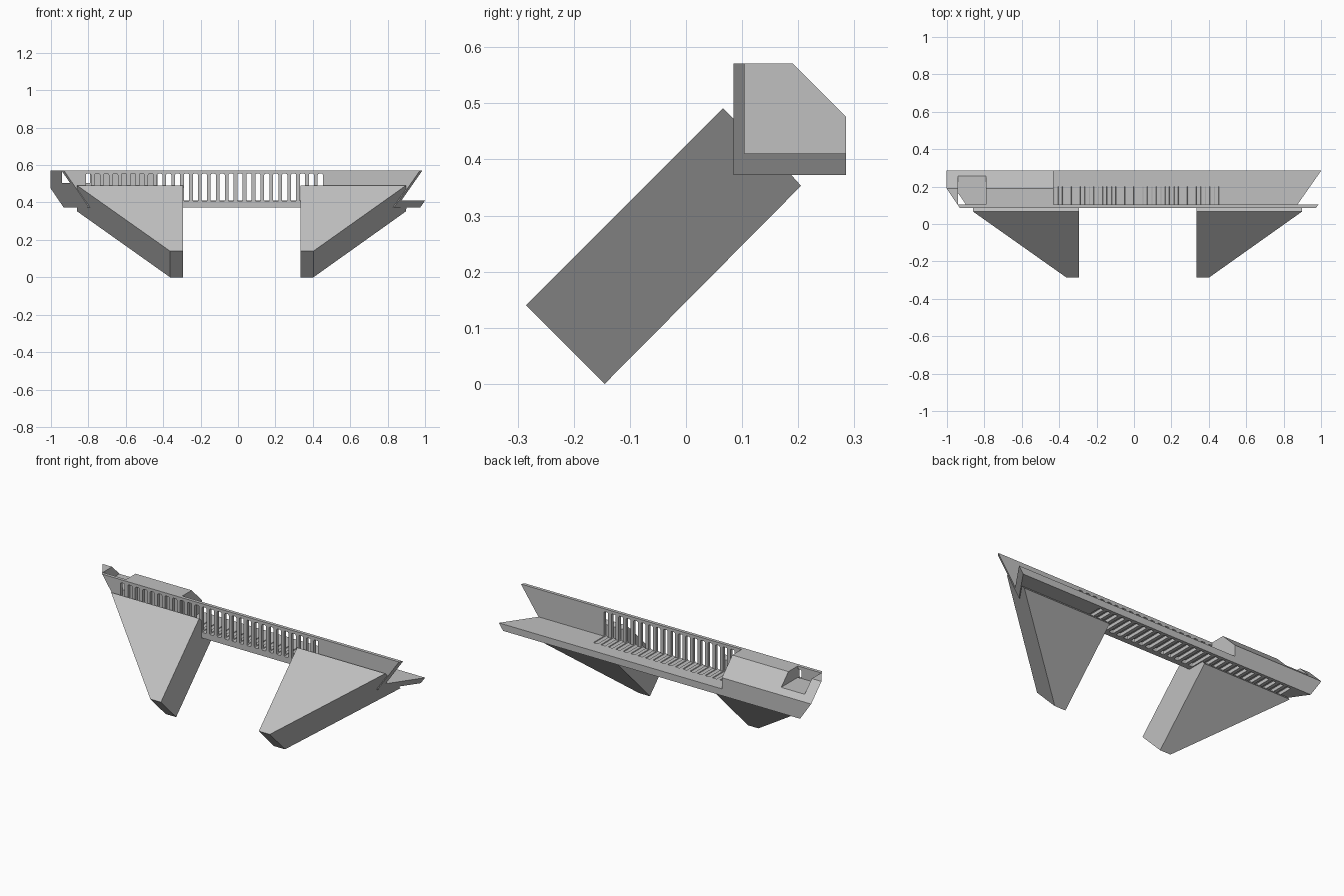
import bpy, bmesh

cube = bpy.data.objects.get("Cube")
if cube:
    bpy.data.objects.remove(cube, do_unlink=True)

grey = bpy.data.materials.new("plain grey")
grey.use_nodes = True
colour = (0.53, 0.53, 0.53, 1)
grey.diffuse_color = colour
grey.node_tree.nodes["Principled BSDF"].inputs["Base Color"].default_value = colour


def make_object(name, bm):
    bmesh.ops.recalc_face_normals(bm, faces=bm.faces)
    mesh = bpy.data.meshes.new(name)
    bm.to_mesh(mesh)
    bm.free()
    mesh.materials.append(grey)
    obj = bpy.data.objects.new(name, mesh)
    bpy.context.collection.objects.link(obj)
    return obj


def prism(name, profile, start, end):
    """Extrude a (y, z) profile along x between two end planes given as functions of y + z."""
    bm = bmesh.new()
    a, b = [[bm.verts.new((f(y + z), y, z)) for y, z in profile] for f in (start, end)]
    bm.faces.new(a)
    bm.faces.new(b)
    for i in range(len(a)):
        j = (i + 1) % len(a)
        bm.faces.new((a[i], a[j], b[j], b[i]))
    return make_object(name, bm)


def add_box(bm, low, high, round_axis=None):
    verts = bmesh.ops.create_cube(bm, size=1)["verts"]
    for v in verts:
        for k in range(3):
            v.co[k] = high[k] if v.co[k] > 0 else low[k]
    if round_axis is not None:
        edges = {e for v in verts for e in v.link_edges
                 if abs(e.verts[0].co[round_axis] - e.verts[1].co[round_axis]) > 0.01}
        bmesh.ops.bevel(bm, geom=list(edges), offset=0.007, segments=2,
                        profile=0.5, affect='EDGES')


def cut(target, bm):
    cutter = make_object("cutter", bm)
    cutter.hide_render = True
    mod = target.modifiers.new("cut", 'BOOLEAN')
    mod.operation = 'DIFFERENCE'
    mod.solver = 'EXACT'
    mod.object = cutter
    bpy.context.view_layer.update()
    bpy.context.view_layer.objects.active = target
    bpy.ops.object.modifier_apply(modifier=mod.name)
    bpy.data.objects.remove(cutter, do_unlink=True)


# Slanted end planes shared by the rail and the block
def right_end(t):
    return -0.93 - 0.68 * (t - 0.655)


def left_end(t):
    return 0.972 + 0.70 * (t - 0.655)


# Angle rail with a thin slotted front wall and a thicker floor
FRONT, INNER, BACK = 0.085, 0.104, 0.285
BASE, FLOOR, TOP = 0.372, 0.411, 0.571
rail = prism("angle_rail", [(FRONT, BASE), (BACK, BASE), (BACK, FLOOR),
                            (INNER, FLOOR), (INNER, TOP), (FRONT, TOP)],
             right_end, left_end)

# Vent slots through the wall, with matching shallow grooves under the floor
wall_slots, floor_slots = bmesh.new(), bmesh.new()
for i in range(27):
    x = -0.80 + i * 0.0477
    add_box(wall_slots, (x - 0.014, 0, FLOOR - 0.006), (x + 0.014, 0.2, 0.554), 1)
    add_box(floor_slots, (x - 0.014, 0.115, 0.3), (x + 0.014, 0.268, 0.391), 2)
cut(rail, wall_slots)
cut(rail, floor_slots)

# Chamfered block at the right end, with a pocket open to the top and back
block = prism("end_block", [(INNER, FLOOR), (BACK, FLOOR), (BACK, 0.476),
                            (0.19, TOP), (INNER, TOP)],
              right_end, lambda t: -0.43)
pocket = bmesh.new()
add_box(pocket, (-0.94, 0, 0.505), (-0.79, 0.5, 0.8))
cut(block, pocket)

# Two slanted legs, notched to fit around the rail corner
leg_profile = [(-0.285, 0.14), (-0.145, 0), (0.205, 0.353), (0.188, BASE),
               (FRONT, BASE), (FRONT, 0.472), (0.066, 0.491)]
for name, inner, foot, head in (("right_leg", -0.295, -0.363, -0.86),
                                ("left_leg", 0.333, 0.403, 0.898)):
    prism(name, leg_profile, lambda t: inner,
          lambda t: foot + (head - foot) * (t + 0.145) / 0.702)
